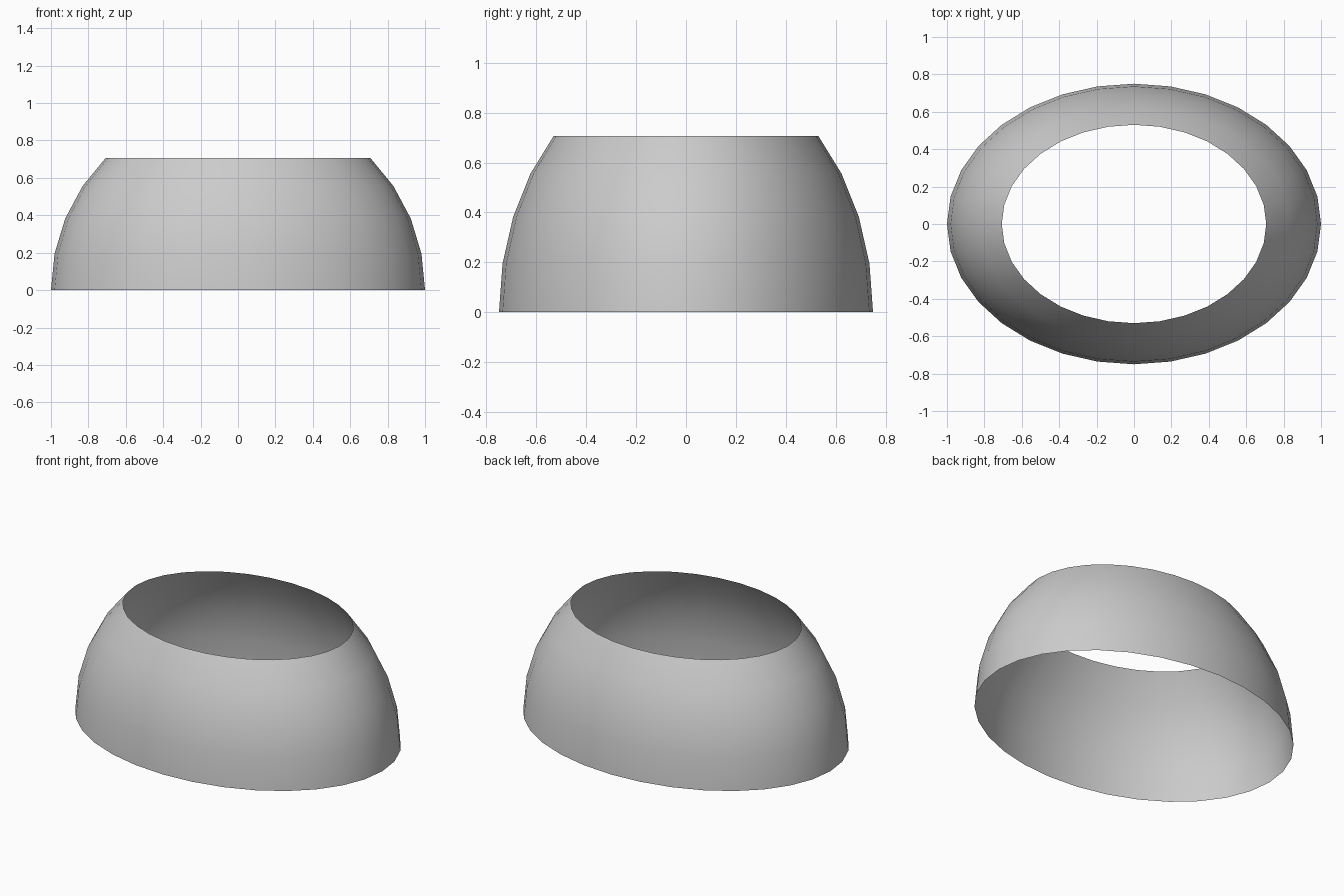
import bpy, bmesh
from mathutils import Matrix

if "Cube" in bpy.data.objects:
    bpy.data.objects.remove(bpy.data.objects["Cube"])

# Dome band: lower 45 degrees of an upper hemisphere, open at both ends
bm = bmesh.new()
bmesh.ops.create_uvsphere(bm, u_segments=32, v_segments=16, radius=1)
outside = [v for v in bm.verts if v.co.z < -0.01 or v.co.z > 0.72]
bmesh.ops.delete(bm, geom=outside, context='VERTS')

# Squash to an oval plan
bmesh.ops.transform(bm, matrix=Matrix.Diagonal((1, 0.75, 1, 1)), verts=bm.verts)
for f in bm.faces:
    f.smooth = True

mesh = bpy.data.meshes.new("oval_shell")
bm.to_mesh(mesh)
bm.free()
shell = bpy.data.objects.new("oval_shell", mesh)
bpy.context.collection.objects.link(shell)
